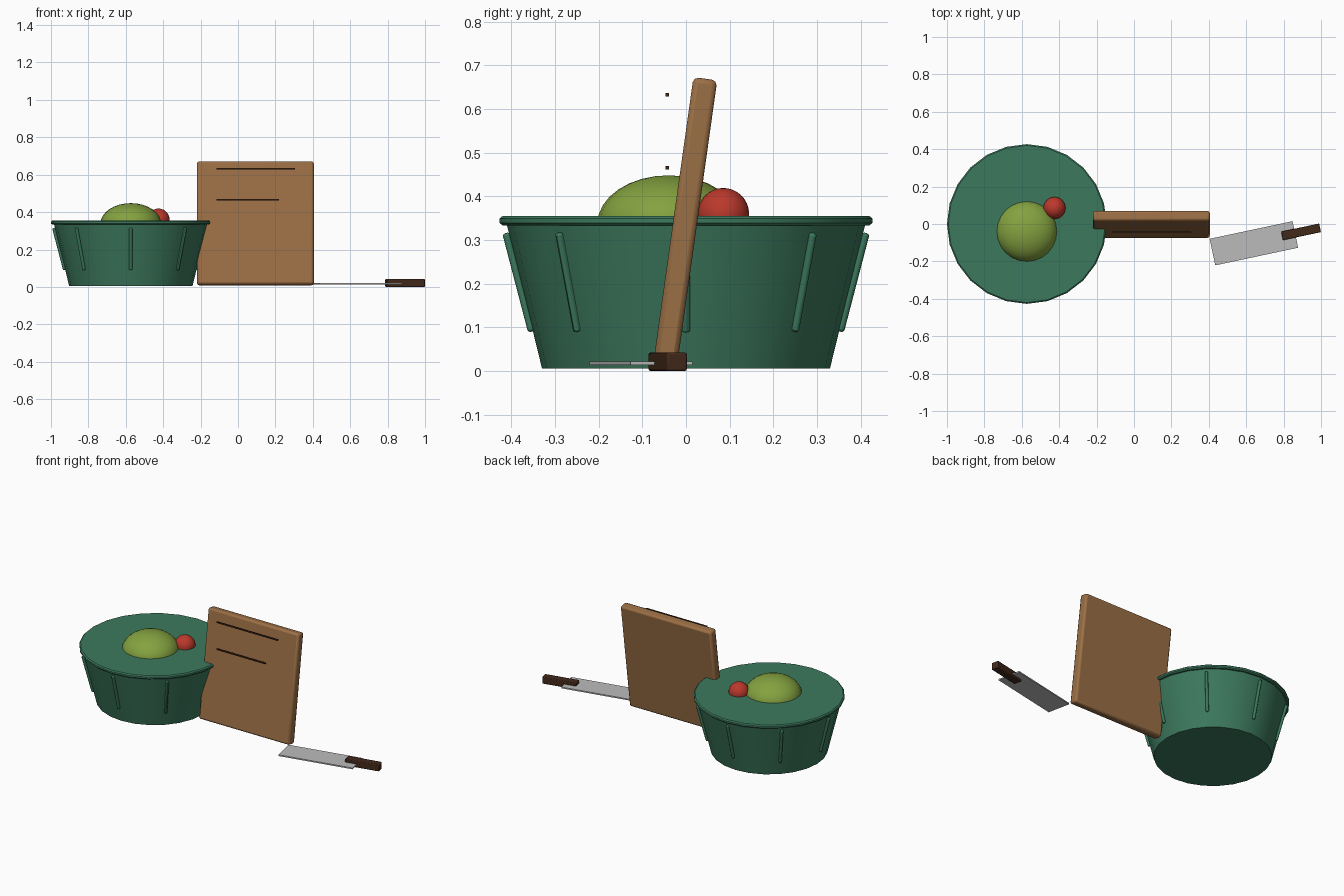
import bpy, bmesh
from math import radians, sin, cos, pi
from mathutils import Vector

if "Cube" in bpy.data.objects:
    bpy.data.objects.remove(bpy.data.objects["Cube"])

def material(name, rgb):
    m = bpy.data.materials.new(name)
    m.diffuse_color = (*rgb, 1)
    m.use_nodes = True
    m.node_tree.nodes["Principled BSDF"].inputs["Base Color"].default_value = m.diffuse_color
    return m

GREEN = material("green_enamel", (0.045, 0.19, 0.11))
WOOD = material("board_wood", (0.33, 0.16, 0.06))
DARK = material("dark_wood", (0.055, 0.022, 0.01))
GROOVE = material("groove", (0.05, 0.02, 0.01))
STEEL = material("steel", (0.5, 0.5, 0.5))
MELON = material("melon_skin", (0.23, 0.36, 0.05))
RED = material("red_skin", (0.5, 0.04, 0.025))

def finish(name, mat, smooth=True):
    o = bpy.context.object
    o.name = name
    o.data.materials.append(mat)
    if smooth:
        bpy.ops.object.shade_smooth_by_angle(angle=radians(35))
    return o

def box(name, size, loc, mat, rot=(0, 0, 0), bevel=0, segments=2):
    bpy.ops.mesh.primitive_cube_add(size=1, location=loc, rotation=rot)
    o = bpy.context.object
    o.scale = size
    bpy.ops.object.transform_apply(location=False, rotation=False, scale=True)
    if bevel:
        b = o.modifiers.new("bevel", 'BEVEL')
        b.width, b.segments = bevel, segments
    return finish(name, mat, bool(bevel))

def ball(name, loc, scale, mat):
    bpy.ops.mesh.primitive_uv_sphere_add(segments=24, ring_count=16, radius=1, location=loc)
    bpy.context.object.scale = scale
    return finish(name, mat)

# Bowl: lathed solid with a rolled rim and a filled top
CX, SIDES = -0.573, 24
profile = [(0.33, 0.006), (0.41, 0.333), (0.42, 0.333), (0.427, 0.339),
           (0.427, 0.349), (0.42, 0.355)]
bm = bmesh.new()
rings = [[bm.verts.new((r * cos(2 * pi * i / SIDES), r * sin(2 * pi * i / SIDES), z))
          for i in range(SIDES)] for r, z in profile]
for a, b in zip(rings, rings[1:]):
    for i in range(SIDES):
        j = (i + 1) % SIDES
        bm.faces.new((a[i], a[j], b[j], b[i]))
bm.faces.new(rings[0][::-1])
bm.faces.new(rings[-1])
mesh = bpy.data.meshes.new("bowl")
bm.to_mesh(mesh)
bm.free()
bowl = bpy.data.objects.new("bowl", mesh)
bowl.location.x = CX
bpy.context.collection.objects.link(bowl)
bpy.ops.object.select_all(action='DESELECT')
bowl.select_set(True)
bpy.context.view_layer.objects.active = bowl
finish("bowl", GREEN)

# Eight slanted ribs around the bowl
for i in range(8):
    t = i * pi / 4
    lo = Vector((CX + 0.353 * cos(t), 0.353 * sin(t), 0.09))
    hi = Vector((CX + 0.412 * cos(t), 0.412 * sin(t), 0.316))
    d = hi - lo
    bpy.ops.mesh.primitive_cylinder_add(vertices=12, radius=0.009, depth=d.length,
                                        location=(lo + hi) / 2,
                                        rotation=d.to_track_quat('Z', 'Y').to_euler())
    b = bpy.context.object.modifiers.new("bevel", 'BEVEL')
    b.width, b.segments = 0.006, 2
    finish(f"bowl_rib_{i + 1}", GREEN)

# Fruit half sunk into the bowl
ball("melon", (CX, -0.04, 0.337), (0.163, 0.163, 0.111), MELON)
ball("small_red_fruit", (-0.425, 0.0855, 0.36), (0.059, 0.059, 0.059), RED)

# Leaning cutting board with two score lines in front of it
box("cutting_board", (0.624, 0.055, 0.665), (0.093, -0.002, 0.34), WOOD,
    rot=(radians(-8), 0, 0), bevel=0.012)
for n, (x1, z) in enumerate([(0.305, 0.633), (0.22, 0.465)], 1):
    box(f"score_line_{n}", (x1 + 0.115, 0.008, 0.008), ((x1 - 0.115) / 2, -0.043, z), GROOVE)

# Cleaver lying flat
TURN = (0, 0, radians(12))
box("cleaver_blade", (0.453, 0.145, 0.008), (0.641, -0.103, 0.018), STEEL, rot=TURN)
box("cleaver_handle", (0.208, 0.047, 0.042), (0.893, -0.042, 0.021), DARK, rot=TURN, bevel=0.004)
